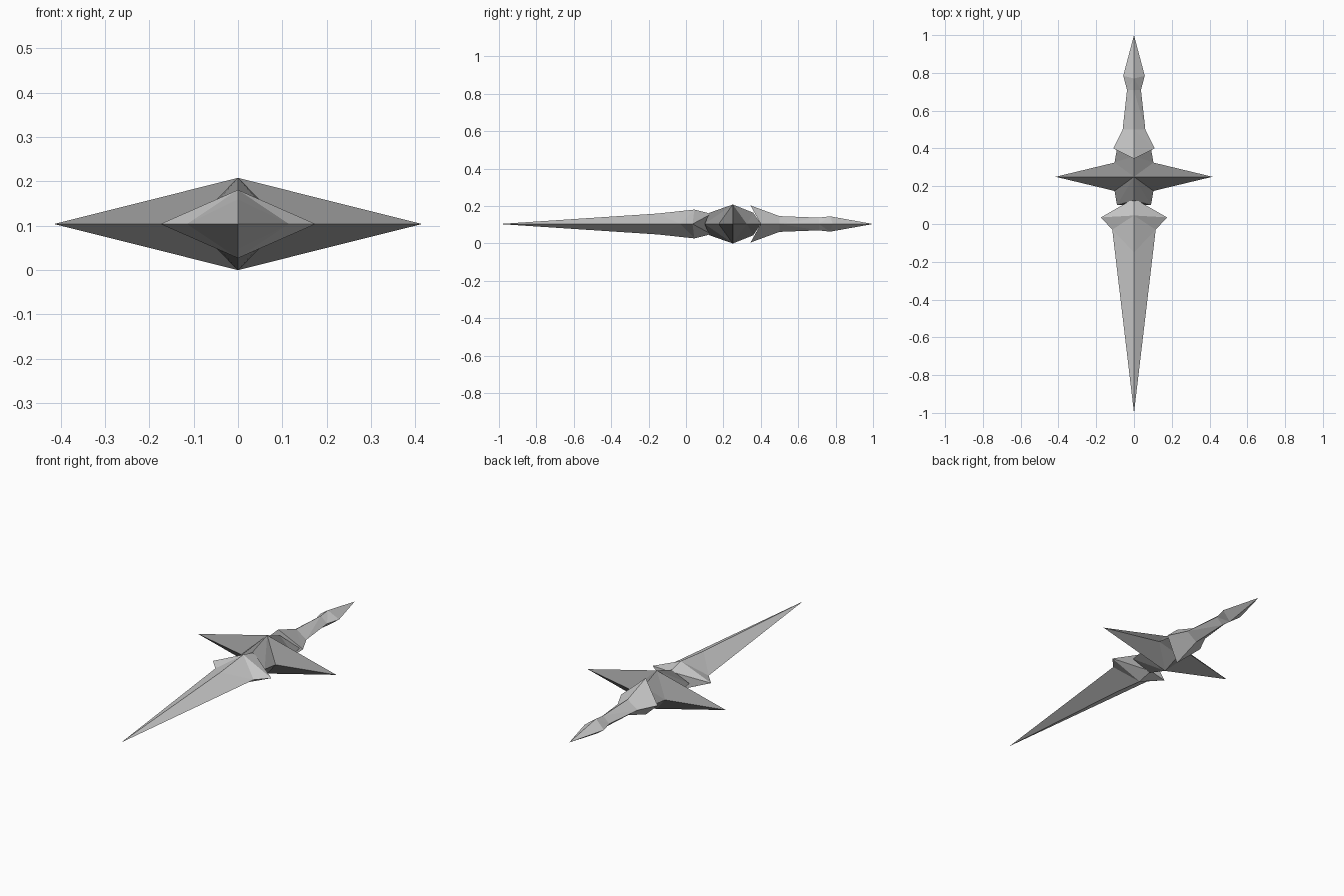
import bpy, bmesh

if "Cube" in bpy.data.objects:
    bpy.data.objects.remove(bpy.data.objects["Cube"])

MID = 0.104  # height of the flat symmetry plane


def material(name, grey):
    m = bpy.data.materials.new(name)
    m.diffuse_color = (grey, grey, grey, 1)
    m.use_nodes = True
    m.node_tree.nodes["Principled BSDF"].inputs["Base Color"].default_value = m.diffuse_color
    return m


def diamond_loft(name, rings, mat):
    """Rings are (half width, side y, half height, ridge y), from front to back."""
    bm = bmesh.new()
    loops = []
    for w, sy, h, ry in rings:
        points = ((w, sy, MID), (0, ry, MID + h), (-w, sy, MID), (0, ry, MID - h))
        loops.append([bm.verts.new(p) for p in points])
    for a, b in zip(loops, loops[1:]):
        for i in (0, 2):              # each side corner
            for j in (1, 3):          # each ridge corner
                bm.faces.new((a[i], b[j], a[j]))
                bm.faces.new((a[i], b[i], b[j]))
    # Close the ends; pointed ends collapse when welded
    bm.faces.new(loops[0])
    bm.faces.new(loops[-1])
    bmesh.ops.remove_doubles(bm, verts=bm.verts, dist=0.0005)
    bmesh.ops.recalc_face_normals(bm, faces=bm.faces)
    mesh = bpy.data.meshes.new(name)
    bm.to_mesh(mesh)
    bm.free()
    mesh.materials.append(mat)
    obj = bpy.data.objects.new(name, mesh)
    bpy.context.collection.objects.link(obj)
    return obj


pale = material("pale_steel", 0.6)
dark = material("dark_steel", 0.28)

# Blade: long point, flared shoulder, swept-back rear edge
diamond_loft("blade", [
    (0, -1.0, 0, -1.0),
    (0.115, -0.03, 0.056, -0.15),
    (0.175, 0.035, 0.077, 0.045),
    (0.175, 0.035, 0.054, 0.135),
], pale)

# Crossguard: four-pointed star with a short collar at each end
diamond_loft("crossguard", [
    (0.09, 0.10, 0.06, 0.125),
    (0.103, 0.175, MID, 0.25),
    (0.415, 0.25, MID, 0.25),
    (0.103, 0.325, MID, 0.25),
    (0.09, 0.40, 0.06, 0.36),
], dark)

# Grip: flared collar, narrow handle and pointed pommel
diamond_loft("grip", [
    (0.11, 0.40, 0.099, 0.345),
    (0.06, 0.50, 0.042, 0.50),
    (0.037, 0.71, 0.034, 0.71),
    (0.057, 0.785, 0.041, 0.77),
    (0, 1.0, 0, 1.0),
], pale)
